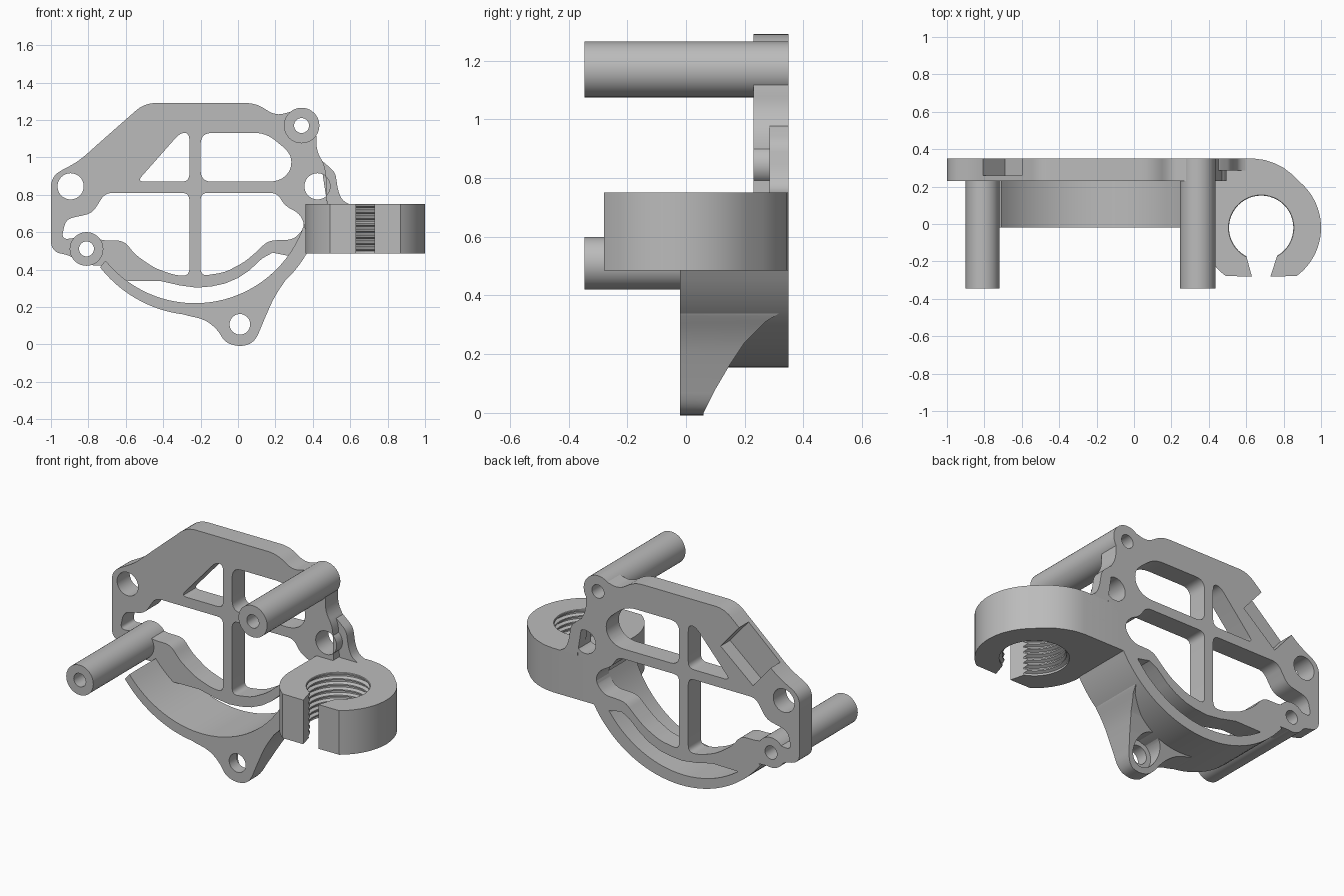
import bpy, bmesh, math
from math import cos, sin, radians

default = bpy.data.objects.get("Cube")
if default:
    bpy.data.objects.remove(default, do_unlink=True)

grey = bpy.data.materials.new("plain_grey")
grey.use_nodes = True
COLOUR = (0.5, 0.5, 0.5, 1)
grey.diffuse_color = COLOUR
grey.node_tree.nodes["Principled BSDF"].inputs["Base Color"].default_value = COLOUR

# Each plane maps a flat profile to a world orientation
ROTATION = {"front": (radians(90), 0, 0),
            "side": (radians(90), 0, radians(90)),
            "top": (0, 0, 0)}
BACK, PLATE_FRONT, BAND_FRONT, BOSS_FRONT = 0.35, 0.23, -0.02, -0.345


def arc(cx, cy, radius, start, end, steps=32):
    angles = [radians(start + (end - start) * i / steps) for i in range(steps + 1)]
    return [(cx + radius * cos(a), cy + radius * sin(a)) for a in angles]


def circle(cx, cy, radius):
    return arc(cx, cy, radius, 0, 360, 40)[:-1]


def rounded(points, radius=0.04, steps=6):
    """Replace every corner with a smooth blend."""
    result = []
    for i, corner in enumerate(points):
        ends = []
        for other in (points[i - 1], points[(i + 1) % len(points)]):
            length = math.dist(corner, other)
            t = min(radius / length, 0.48)
            ends.append([c + (o - c) * t for c, o in zip(corner, other)])
        for k in range(steps + 1):
            t = k / steps
            result.append(tuple((1 - t) ** 2 * a + 2 * t * (1 - t) * c + t * t * b
                                for a, c, b in zip(ends[0], corner, ends[1])))
    return result


def select(obj):
    bpy.ops.object.select_all(action="DESELECT")
    obj.select_set(True)
    bpy.context.view_layer.objects.active = obj


def finish(obj):
    select(obj)
    bpy.ops.object.shade_smooth_by_angle(angle=radians(30))


def prism(name, loops, low, high, plane="front"):
    """Extrude an outline with inner holes between two depths."""
    curve = bpy.data.curves.new(name, "CURVE")
    curve.dimensions = "2D"
    curve.fill_mode = "BOTH"
    curve.extrude = (high - low) / 2
    for loop in loops:
        spline = curve.splines.new("POLY")
        spline.points.add(len(loop) - 1)
        for point, (x, y) in zip(spline.points, loop):
            point.co = (x, y, 0, 1)
        spline.use_cyclic_u = True
    obj = bpy.data.objects.new(name, curve)
    bpy.context.collection.objects.link(obj)
    middle = (low + high) / 2
    obj.rotation_euler = ROTATION[plane]
    obj.location = {"front": (0, middle, 0), "side": (middle, 0, 0),
                    "top": (0, 0, middle)}[plane]
    select(obj)
    bpy.ops.object.convert(target="MESH")
    obj = bpy.context.object
    bm = bmesh.new()
    bm.from_mesh(obj.data)
    bmesh.ops.remove_doubles(bm, verts=bm.verts, dist=0.00001)
    bmesh.ops.recalc_face_normals(bm, faces=bm.faces)
    bm.to_mesh(obj.data)
    bm.free()
    obj.data.materials.clear()
    obj.data.materials.append(grey)
    finish(obj)
    return obj


def cut(obj, cutter):
    cutter.hide_render = True
    mod = obj.modifiers.new("cut", "BOOLEAN")
    mod.operation = "DIFFERENCE"
    mod.solver = "EXACT"
    mod.object = cutter
    select(obj)
    bpy.ops.object.modifier_apply(modifier=mod.name)
    bpy.data.objects.remove(cutter, do_unlink=True)
    finish(obj)


# Bracket plate: outline, windows, crescent slot and bolt holes
bosses = {"left": (0.34, 1.17, 0.095), "right": (-0.81, 0.51, 0.09)}
outer_arc = arc(-0.21, 0.825, 0.67, 218, 330)
outline = rounded([(0.47, 0.5), (0.47, 0.95), (0.42, 1.03), (0.42, 1.12), (0.4, 1.24),
                   (0.3, 1.25), (0.2, 1.22), (0.1, 1.29), (-0.5, 1.29), (-0.75, 1.07),
                   (-0.85, 0.98), (-1, 0.9), (-1, 0.495), (-0.89, 0.475), (-0.86, 0.43),
                   (-0.75, 0.42)], 0.06) + outer_arc
left_window = rounded([(-0.26, 0.81), (-0.71, 0.81), (-0.78, 0.7), (-0.92, 0.67),
                       (-0.945, 0.56), (-0.86, 0.57), (-0.81, 0.59), (-0.73, 0.555),
                       (-0.61, 0.555), (-0.55, 0.48), (-0.45, 0.41), (-0.34, 0.37),
                       (-0.26, 0.365)])
right_window = rounded([(-0.2, 0.81), (-0.2, 0.365), (-0.07, 0.385), (0.035, 0.44),
                        (0.105, 0.5), (0.16, 0.555), (0.3, 0.56), (0.36, 0.63),
                        (0.33, 0.7), (0.25, 0.74), (0.21, 0.81)])
triangle_window = rounded([(-0.54, 0.87), (-0.26, 0.87), (-0.26, 1.13), (-0.31, 1.13)])
upper_window = rounded([(-0.2, 0.87), (0.22, 0.87), (0.285, 0.93), (0.285, 1.02),
                        (0.15, 1.13), (-0.2, 1.13)], 0.06)
slot = arc(-0.23, 0.835, 0.615, 234, 324) + [
    (0.185, 0.49), (0.13, 0.46), (0.06, 0.395), (0, 0.355), (-0.07, 0.325),
    (-0.14, 0.31), (-0.22, 0.303), (-0.31, 0.315), (-0.42, 0.34)]
bolt_holes = [circle(x, 0.845, 0.07) for x in (-0.895, 0.405 + 0.02)]
# The right hole opens close to the plate edge, so it stays inside the outline
boss_holes = [circle(x, z, 0.04) for x, z, r in bosses.values()]
plate = prism("bracket_plate", [outline, left_window, right_window, triangle_window,
                                upper_window, slot] + bolt_holes + boss_holes,
              PLATE_FRONT, BACK)

# Recess in the rear of the sloped edge
recess = [(-0.595, 1.2), (-0.81, 1.02), (-0.69, 0.88), (-0.475, 1.06)]
recess += [(-0.9, 1.13), (-0.69, 1.31)]
recess = [recess[i] for i in (0, 5, 4, 1, 2, 3)]
cut(plate, prism("recess_cutter", [recess], 0.26, 0.5))

# Thin web running from the plate edge down to the clamp
prism("side_web", [rounded([(0.44, 0.99), (0.52, 0.92), (0.535, 0.82), (0.56, 0.765),
                            (0.62, 0.74), (0.62, 0.6), (0.5, 0.6)], 0.03)], 0.285, BACK)

# Standoff bosses
for side, (x, z, radius) in bosses.items():
    prism(side + "_standoff", [circle(x, z, radius), circle(x, z, 0.04)],
          BOSS_FRONT, BACK)

# Curved lower band
inner_arc = arc(-0.23, 0.835, 0.615, 342, 219)
prism("lower_band", [outer_arc + [(0.37, 0.55), (0.36, 0.62)] + inner_arc],
      BAND_FRONT, BACK)

# Mounting ear, scooped away behind and drilled
ear_x, ear_z = 0.01, 0.107
ear_outline = [(-0.33, 0.18), (-0.29, 0.157), (-0.18, 0.135), (-0.11, 0.08), (-0.07, 0.01),
               (0.01, -0.014), (0.09, 0.01), (0.135, 0.12), (0.195, 0.257), (0.28, 0.38)]
ear = prism("mounting_ear",
            [rounded(ear_outline, 0.06) + arc(-0.23, 0.835, 0.635, 316, 263),
             circle(ear_x, ear_z, 0.055)], BAND_FRONT, BACK - 0.002)
scoop = [(0.06, -0.1), (0.06, 0), (0.1, 0.08), (0.15, 0.165), (0.2, 0.24), (0.27, 0.31),
         (0.4, 0.39), (0.4, -0.1)]
cut(ear, prism("scoop_cutter", [scoop], -1, 1, "side"))
cut(ear, prism("counterbore_cutter", [circle(ear_x, ear_z, 0.085)], 0.05, 0.5))

# Split clamp with a threaded bore
cx, cy, low, high = 0.68, -0.02, 0.485, 0.75
clamp_outline = ([(0.36, BACK)] + arc(cx, cy, 0.32, 180, 234)
                 + [(0.63, -0.28), (0.6, -0.17), (cx, cy), (0.765, -0.17), (0.73, -0.28)]
                 + arc(cx, cy, 0.32, -54, 48)
                 + [(0.85, 0.262), (0.8, 0.3), (0.75, 0.325), (0.7, 0.342), (0.64, BACK)])
clamp = prism("split_clamp", [clamp_outline], low, high, "top")

threads, margin = 8, 0.01
pitch = (high - low) / threads
bm = bmesh.new()
profile = [(0, low - margin), (0.185, low - margin)]
for i in range(threads):
    base = low + i * pitch
    profile += [(0.19, base + pitch * 0.15), (0.19, base + pitch * 0.4),
                (0.172, base + pitch * 0.65), (0.172, base + pitch * 0.9)]
profile += [(0.185, high + margin), (0, high + margin)]
verts = [bm.verts.new((cx + r, cy, z)) for r, z in profile]
edges = [bm.edges.new(pair) for pair in zip(verts, verts[1:])]
bmesh.ops.spin(bm, geom=verts + edges, cent=(cx, cy, 0), axis=(0, 0, 1),
               angle=math.tau, steps=48)
bmesh.ops.remove_doubles(bm, verts=bm.verts, dist=0.0001)
bmesh.ops.recalc_face_normals(bm, faces=bm.faces)
mesh = bpy.data.meshes.new("thread_cutter")
bm.to_mesh(mesh)
bm.free()
mesh.materials.append(grey)
thread_cutter = bpy.data.objects.new("thread_cutter", mesh)
bpy.context.collection.objects.link(thread_cutter)
cut(clamp, thread_cutter)
